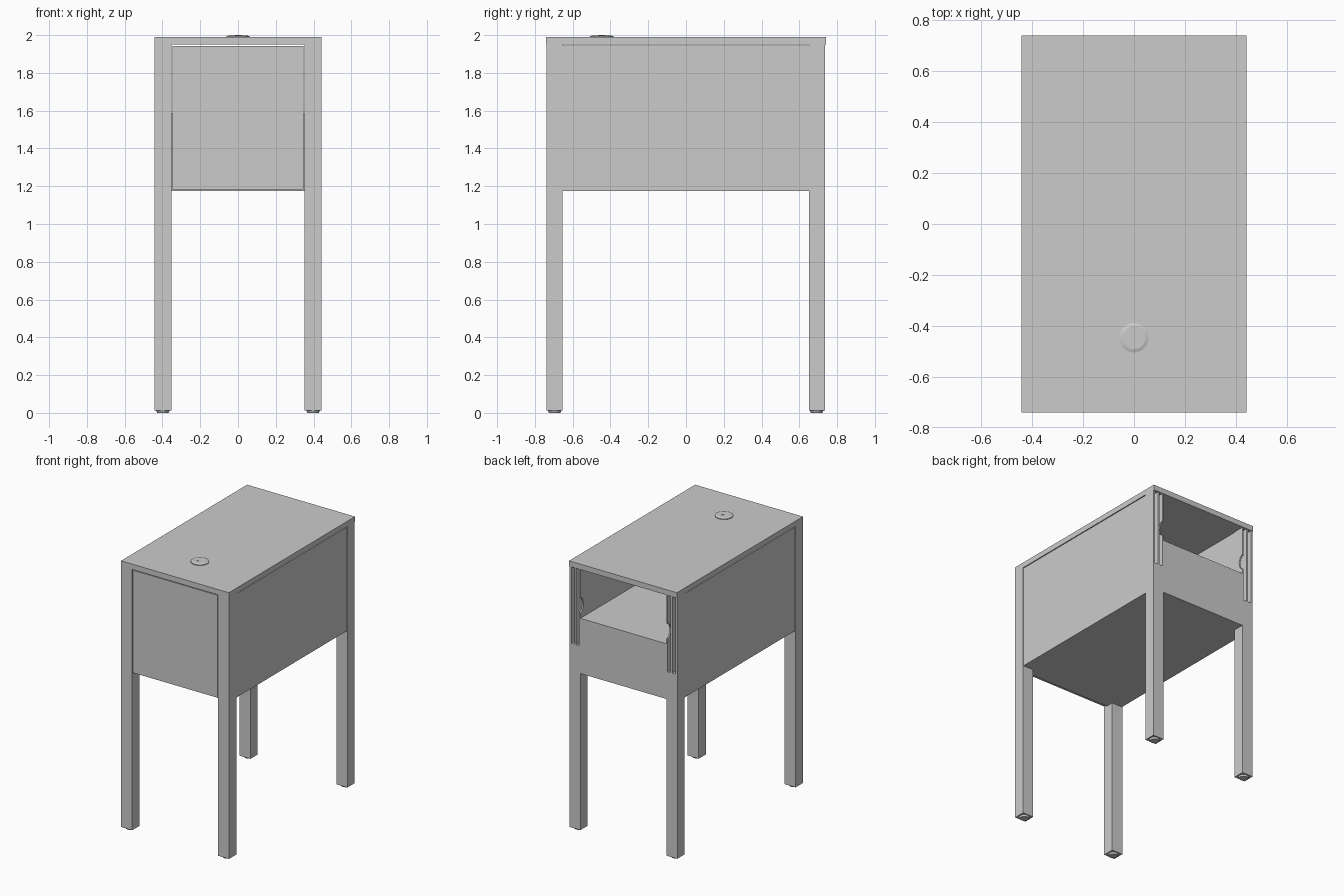
import bpy, bmesh, math
from mathutils import Matrix

if "Cube" in bpy.data.objects:
    bpy.data.objects.remove(bpy.data.objects["Cube"])


def finish(name, bm):
    me = bpy.data.meshes.new(name)
    bm.to_mesh(me)
    bm.free()
    ob = bpy.data.objects.new(name, me)
    bpy.context.collection.objects.link(ob)
    return ob


def box(name, x0, x1, y0, y1, z0, z1):
    bm = bmesh.new()
    m = Matrix.Translation(((x0 + x1) / 2, (y0 + y1) / 2, (z0 + z1) / 2))
    m = m @ Matrix.Diagonal((x1 - x0, y1 - y0, z1 - z0, 1))
    bmesh.ops.create_cube(bm, size=1, matrix=m)
    return finish(name, bm)


def disc(name, x, y, z0, z1, r0, r1, segments=32):
    bm = bmesh.new()
    bmesh.ops.create_cone(bm, cap_ends=True, segments=segments, radius1=r0, radius2=r1,
                          depth=z1 - z0, matrix=Matrix.Translation((x, y, (z0 + z1) / 2)))
    return finish(name, bm)


def prism_x(name, x0, x1, profile):
    # extrude a (y, z) outline along x
    bm = bmesh.new()
    face = bm.faces.new([bm.verts.new((x0, y, z)) for y, z in profile])
    ext = bmesh.ops.extrude_face_region(bm, geom=[face])
    vs = [g for g in ext["geom"] if isinstance(g, bmesh.types.BMVert)]
    bmesh.ops.translate(bm, verts=vs, vec=(x1 - x0, 0, 0))
    bmesh.ops.recalc_face_normals(bm, faces=bm.faces)
    return finish(name, bm)


def xs(side, a, b):
    return sorted((side * a, side * b))


X_IN, X_OUT = 0.353, 0.443
Y_F, Y_B = -0.738, 0.735
Z_TOP, Z_LOW, Z_SLOT = 1.95, 1.175, 1.38

# Table top
box("table_top", -X_OUT, X_OUT, -0.74, 0.74, Z_TOP, 1.99)

# Inner edge of the slotted rear leg, with a rounded finger notch
notch = [(Y_B - 0.035 * math.sin(math.pi * i / 12),
          1.68 - 0.055 * math.cos(math.pi * i / 12)) for i in range(13)]
strip = [(0.65, Z_SLOT), (Y_B, Z_SLOT)] + notch + [(Y_B, Z_TOP), (0.65, Z_TOP)]

for side, label in ((-1, "left"), (1, "right")):
    # Legs: full height in front, slotted above in the back
    box(f"front_leg_{label}", *xs(side, X_IN, X_OUT), Y_F, -0.653, 0.012, Z_TOP)
    box(f"back_leg_{label}", *xs(side, X_IN, X_OUT), 0.65, Y_B, 0.012, Z_SLOT)
    box(f"back_leg_outer_strip_{label}", *xs(side, 0.428, X_OUT), 0.65, Y_B, Z_SLOT, Z_TOP)
    box(f"back_leg_middle_strip_{label}", *xs(side, 0.388, 0.402), 0.65, Y_B, Z_SLOT, Z_TOP)
    prism_x(f"back_leg_inner_strip_{label}", *xs(side, X_IN, 0.364), strip)

    # Feet
    for y, end in ((-0.695, "front"), (0.692, "back")):
        foot = disc(f"{end}_foot_{label}", side * 0.398, y, 0, 0.012, 0.03, 0.036)

    # Side panels
    box(f"side_panel_{label}", *xs(side, X_IN, 0.440), -0.653, 0.65, Z_LOW, 1.946)

# Front panel with a thin shadow gap around it
box("front_panel", -0.348, 0.348, -0.735, -0.712, 1.182, 1.943)

# Lower compartment, open above at the back
box("lower_compartment", -X_IN, X_IN, -0.712, Y_B, Z_LOW, 1.585)

# Cable cap with a crossed ridge
disc("cable_cap_rim", 0, -0.447, 1.99, 1.995, 0.062, 0.062)
disc("cable_cap", 0, -0.447, 1.995, 1.999, 0.058, 0.045)
for i, angle in enumerate((45, 135)):
    ridge = box(f"cable_cap_ridge_{i + 1}", -0.024, 0.024, -0.003, 0.003, 0, 0.002)
    ridge.location = (0, -0.447, 1.998)
    ridge.rotation_euler.z = math.radians(angle)
